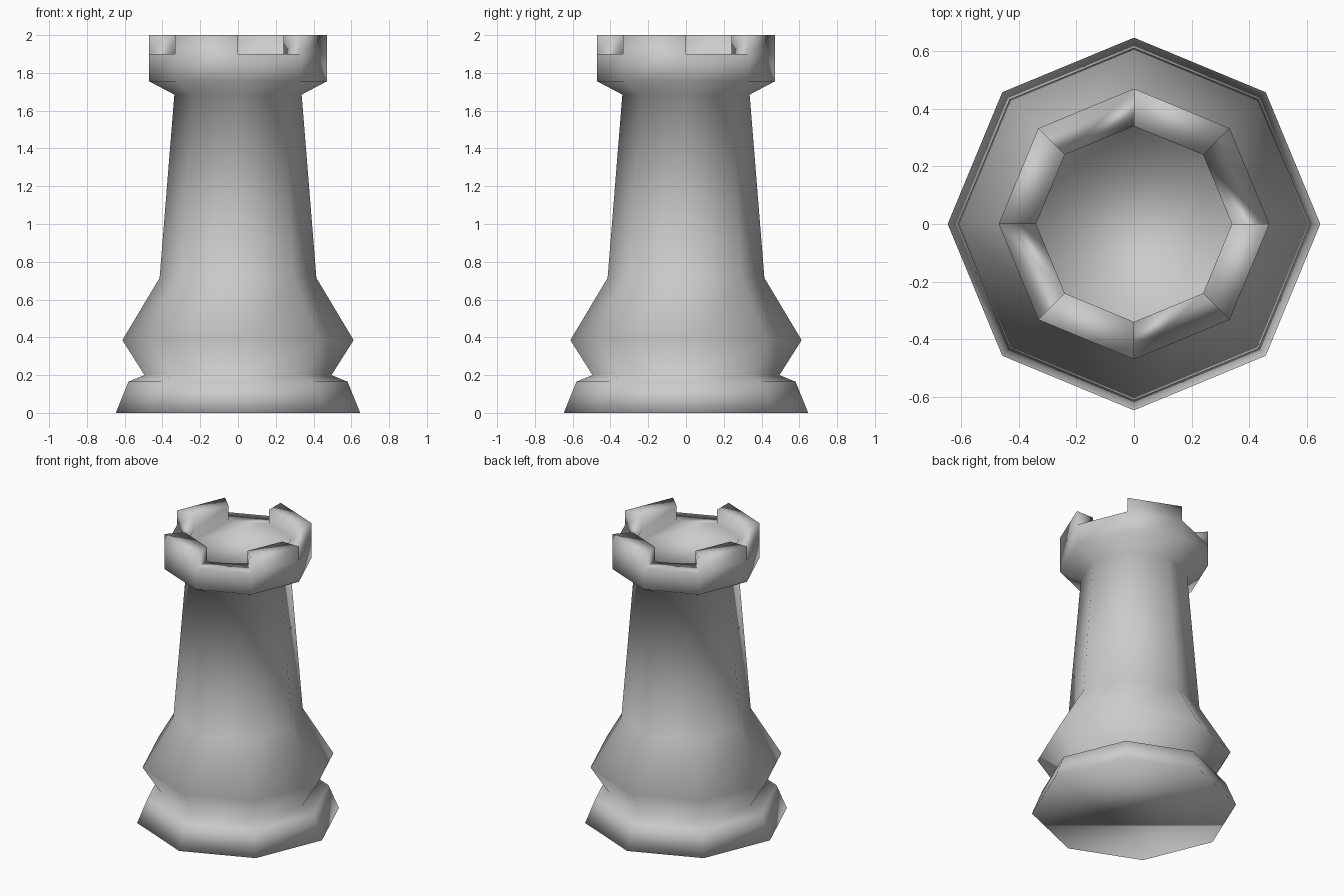
import bpy, bmesh
from math import cos, sin, pi

if "Cube" in bpy.data.objects:
    bpy.data.objects.remove(bpy.data.objects["Cube"])

SIDES = 8
# (radius, height) profile from the foot, over the rim and down into the sunken top
PROFILE = [(0.647, 0.0), (0.58, 0.165), (0.495, 0.2), (0.612, 0.385),
           (0.415, 0.715), (0.337, 1.685), (0.47, 1.755), (0.47, 1.9),
           (0.34, 1.9), (0.34, 1.82)]
RIM = 7          # profile step that forms the rim's top face
MERLON_H = 0.1

bm = bmesh.new()


def ring(r, z):
    return [bm.verts.new((r * cos(2 * pi * k / SIDES), r * sin(2 * pi * k / SIDES), z))
            for k in range(SIDES)]


rings = [ring(r, z) for r, z in PROFILE]


# Battlement block standing on one rim segment
def merlon(base):
    top = [bm.verts.new((v.co.x, v.co.y, v.co.z + MERLON_H)) for v in base]
    for i in range(4):
        j = (i + 1) % 4
        bm.faces.new((base[i], base[j], top[j], top[i]))
    bm.faces.new(top)


# Turned body, with a merlon on every other rim segment
for i in range(len(rings) - 1):
    a, b = rings[i], rings[i + 1]
    for k in range(SIDES):
        n = (k + 1) % SIDES
        quad = (a[k], a[n], b[n], b[k])
        if i == RIM and k % 2 == 1:
            merlon(quad)
        else:
            bm.faces.new(quad)

# Underside and sunken floor
bm.faces.new(rings[0][::-1])
bm.faces.new(rings[-1])
bmesh.ops.recalc_face_normals(bm, faces=bm.faces[:])
for f in bm.faces:
    f.smooth = True

mesh = bpy.data.meshes.new("rook_tower")
bm.to_mesh(mesh)
bm.free()
bpy.context.collection.objects.link(bpy.data.objects.new("rook_tower", mesh))
